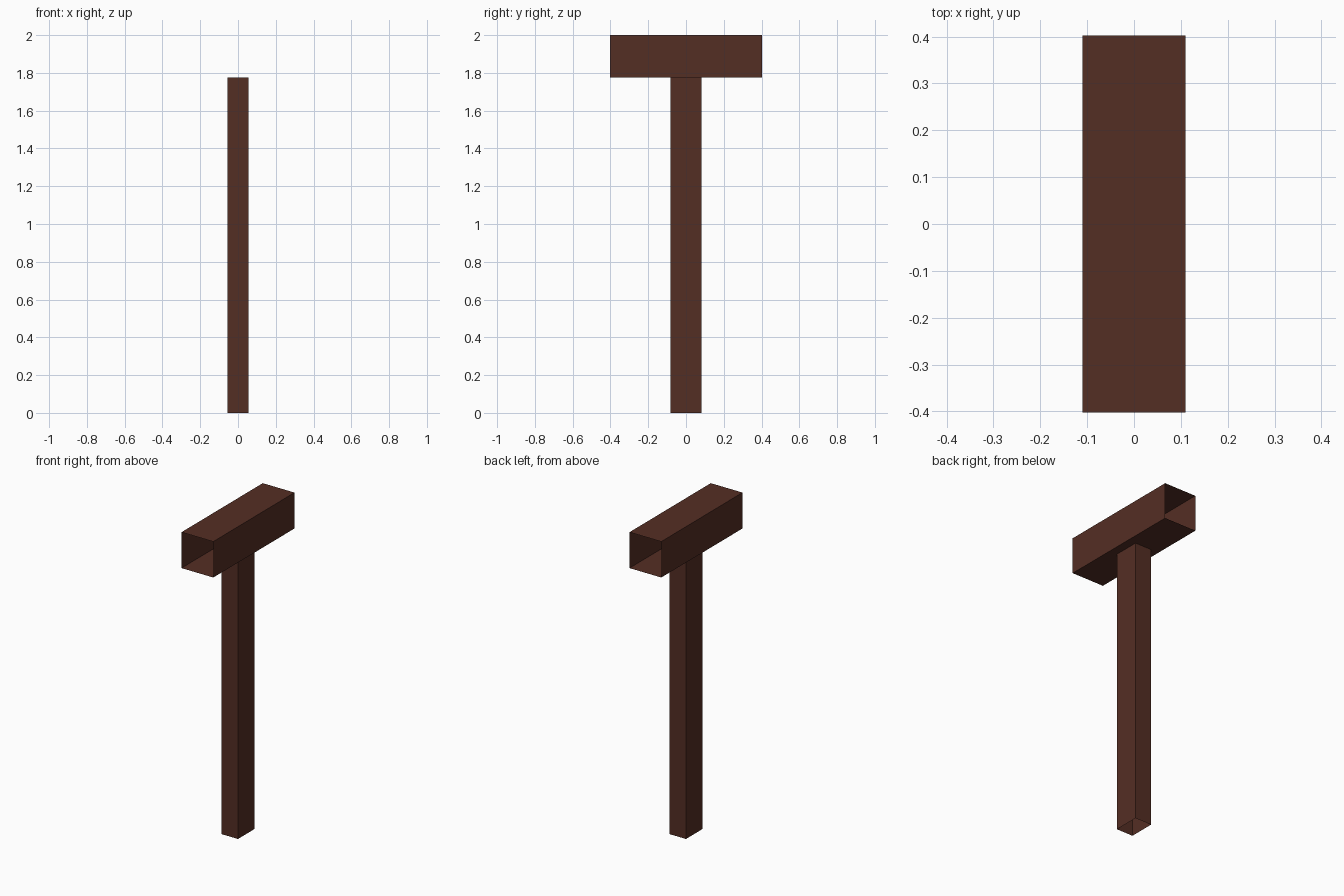
import bpy, bmesh
from mathutils import Vector

if "Cube" in bpy.data.objects:
    bpy.data.objects.remove(bpy.data.objects["Cube"])

# Single dark brown wood colour
wood = bpy.data.materials.new("dark_brown_wood")
wood.diffuse_color = (0.0887, 0.0273, 0.0176, 1.0)
wood.use_nodes = True
wood.node_tree.nodes["Principled BSDF"].inputs["Base Color"].default_value = wood.diffuse_color


def open_box(name, size, center, open_axis):
    """Thin-walled box whose two end faces along open_axis are left open."""
    bm = bmesh.new()
    bmesh.ops.create_cube(bm, size=1.0)
    bmesh.ops.scale(bm, vec=Vector(size), verts=bm.verts)
    bmesh.ops.translate(bm, vec=Vector(center), verts=bm.verts)
    bm.normal_update()
    ends = [f for f in bm.faces if abs(f.normal[open_axis]) > 0.9]
    bmesh.ops.delete(bm, geom=ends, context='FACES_ONLY')
    mesh = bpy.data.meshes.new(name)
    bm.to_mesh(mesh)
    bm.free()
    mesh.materials.append(wood)
    obj = bpy.data.objects.new(name, mesh)
    bpy.context.collection.objects.link(obj)
    return obj


JOINT_Z = 1.775  # where the post meets the beam

# Upright post, open at top and bottom
open_box("post", (0.113, 0.162, JOINT_Z), (0, 0, JOINT_Z / 2), 2)

# Cross beam on top, open at front and back
open_box("cross_beam", (0.22, 0.804, 2 - JOINT_Z), (0, 0, (2 + JOINT_Z) / 2), 1)
